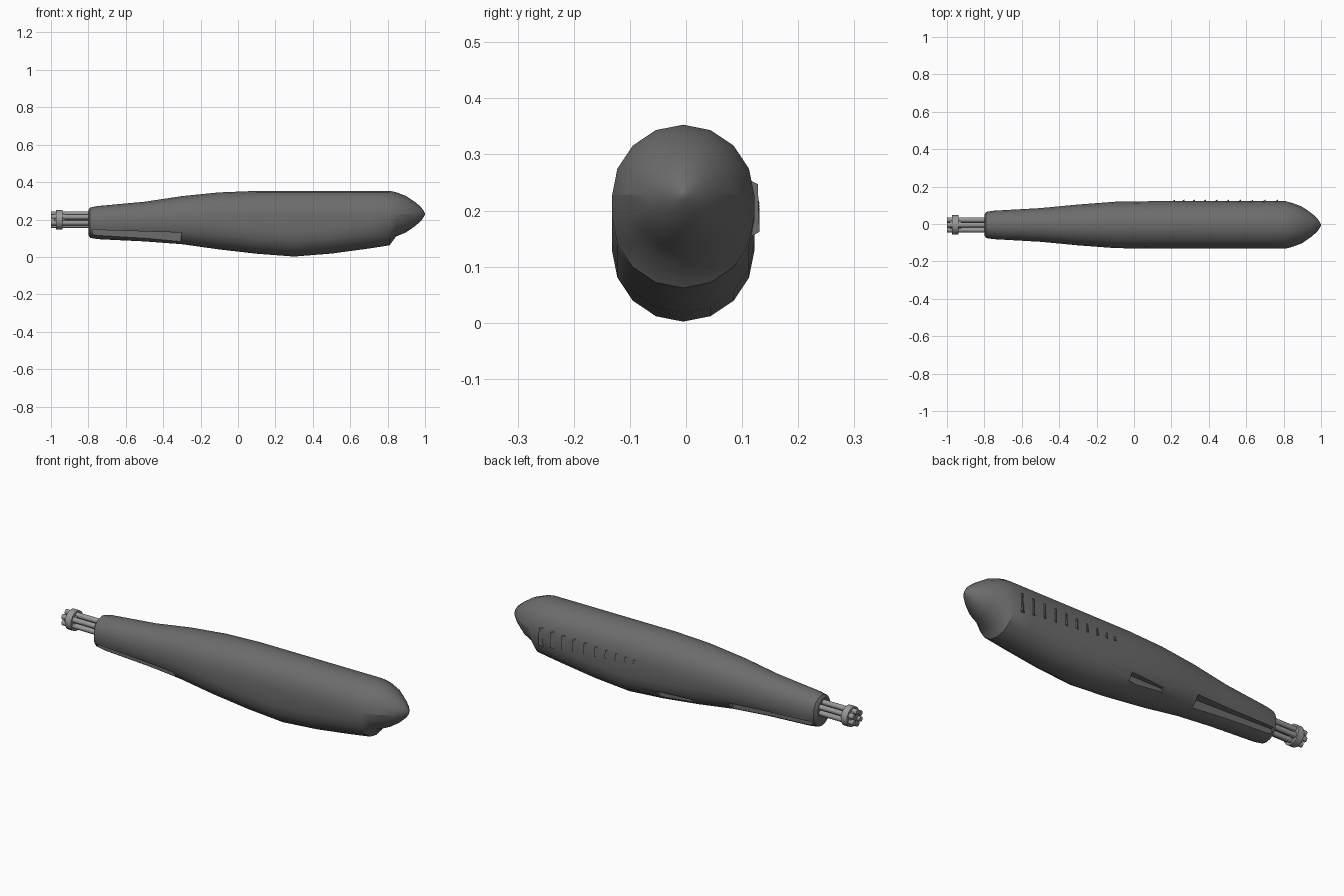
import bpy, bmesh, math
from mathutils import Matrix, Vector

cube = bpy.data.objects.get("Cube")
if cube:
    bpy.data.objects.remove(cube, do_unlink=True)

CY = -0.005   # centre line of the pod
GUN_Z = 0.198  # axis of the barrels


def material(name, value):
    m = bpy.data.materials.new(name)
    m.use_nodes = True
    color = (value, value, value, 1)
    m.diffuse_color = color
    bsdf = m.node_tree.nodes["Principled BSDF"]
    bsdf.inputs["Base Color"].default_value = color
    bsdf.inputs["Roughness"].default_value = 0.6
    return m


dark_grey = material("dark grey paint", 0.15)
steel = material("light steel", 0.32)


def finish(name, bm, mat):
    bmesh.ops.recalc_face_normals(bm, faces=bm.faces)
    mesh = bpy.data.meshes.new(name)
    bm.to_mesh(mesh)
    bm.free()
    mesh.materials.append(mat)
    obj = bpy.data.objects.new(name, mesh)
    bpy.context.collection.objects.link(obj)
    return obj


def smooth(obj, degrees=32):
    bpy.ops.object.select_all(action='DESELECT')
    obj.select_set(True)
    bpy.context.view_layer.objects.active = obj
    bpy.ops.object.shade_smooth_by_angle(angle=math.radians(degrees))


def hull(name, points, mat):
    bm = bmesh.new()
    verts = [bm.verts.new(p) for p in points]
    bmesh.ops.convex_hull(bm, input=verts)
    return finish(name, bm, mat)


def cylinder(bm, x0, x1, y, z, radius, sides):
    place = Matrix.Translation(((x0 + x1) / 2, y, z)) @ Matrix.Rotation(math.pi / 2, 4, 'Y')
    bmesh.ops.create_cone(bm, cap_ends=True, segments=sides, radius1=radius,
                          radius2=radius, depth=abs(x1 - x0), matrix=place)


# Pod body: stations of x, top, bottom, half width
stations = [
    (-0.80, 0.250, 0.118, 0.055), (-0.79, 0.264, 0.102, 0.070),
    (-0.75, 0.272, 0.095, 0.076), (-0.50, 0.295, 0.083, 0.090),
    (-0.30, 0.325, 0.068, 0.109), (-0.10, 0.345, 0.040, 0.124),
    (0.10, 0.353, 0.017, 0.127), (0.30, 0.353, 0.002, 0.127),
    (0.50, 0.353, 0.018, 0.127), (0.70, 0.353, 0.045, 0.127),
    (0.81, 0.353, 0.062, 0.127), (0.845, 0.346, 0.109, 0.118),
    (0.90, 0.325, 0.132, 0.097), (0.95, 0.291, 0.167, 0.062),
    (0.98, 0.265, 0.195, 0.035), (0.995, 0.243, 0.216, 0.013),
    (1.00, 0.232, 0.226, 0.003),
]
bm = bmesh.new()
rings = []
for x, top, bottom, half in stations:
    ring = []
    for centre, start in ((top - half, 0), (bottom + half, math.pi)):
        for i in range(9):
            a = start + math.pi * i / 8
            ring.append(bm.verts.new((x, CY + half * math.cos(a), centre + half * math.sin(a))))
    rings.append(ring)
for a, b in zip(rings, rings[1:]):
    for i in range(len(a)):
        j = (i + 1) % len(a)
        bm.faces.new((a[i], a[j], b[j], b[i]))
bm.faces.new(rings[0])
bm.faces.new(rings[-1])
bmesh.ops.remove_doubles(bm, verts=bm.verts, dist=0.0005)
body = finish("pod_body", bm, dark_grey)

# Cutters: a long notch under each side of the gun, and an ejection port
cutters = []
for side, word in ((1, "left"), (-1, "right")):
    notch = [(x, CY + side * y, z)
             for x, ledge in ((-0.778, 0.145), (-0.305, 0.130))
             for y in (0.05, 0.2) for z in (0.0, ledge)]
    cutters.append(hull(word + "_notch_cutter", notch, dark_grey))
port = [(x, y, z) for x in (-0.1, 0.1) for y, z in
        ((0.078, 0.055), (0.078, 0.09), (0.2, 0.055), (0.2, 0.09))]
cutters.append(hull("port_cutter", port, dark_grey))

bpy.context.view_layer.objects.active = body
for cutter in cutters:
    cutter.hide_render = True
    mod = body.modifiers.new(cutter.name, 'BOOLEAN')
    mod.operation = 'DIFFERENCE'
    mod.solver = 'EXACT'
    mod.object = cutter
    bpy.ops.object.modifier_apply(modifier=mod.name)
for cutter in cutters:
    bpy.data.objects.remove(cutter, do_unlink=True)
smooth(body)

# Louvres: a row of ramps that open towards the tail and grow taller
for i in range(10):
    t = i / 9
    x = 0.22 + 0.55 * t ** 1.1
    low, high = 0.20 - 0.05 * t, 0.235 + 0.022 * t
    base = [(px, 0.108, z) for px in (x - 0.035, x) for z in (low, high)]
    lip = [(x, 0.131, low + 0.012), (x, 0.128, high - 0.01)]
    hull("louvre_%d" % (i + 1), base + lip, dark_grey)

# Rotary barrels around a centre shaft
bm = bmesh.new()
for i in range(6):
    a = math.pi / 6 + math.tau * i / 6
    cylinder(bm, -1.0, -0.77, CY + 0.031 * math.cos(a),
             GUN_Z + 0.031 * math.sin(a), 0.0135, 12)
cylinder(bm, -0.985, -0.77, CY, GUN_Z, 0.012, 12)
smooth(finish("barrels", bm, steel), 40)

# Clamp ring near the muzzle
bm = bmesh.new()
cylinder(bm, -0.972, -0.937, CY, GUN_Z, 0.052, 16)
cylinder(bm, -0.985, -0.925, CY, GUN_Z, 0.034, 16)
smooth(finish("muzzle_clamp", bm, steel), 40)
